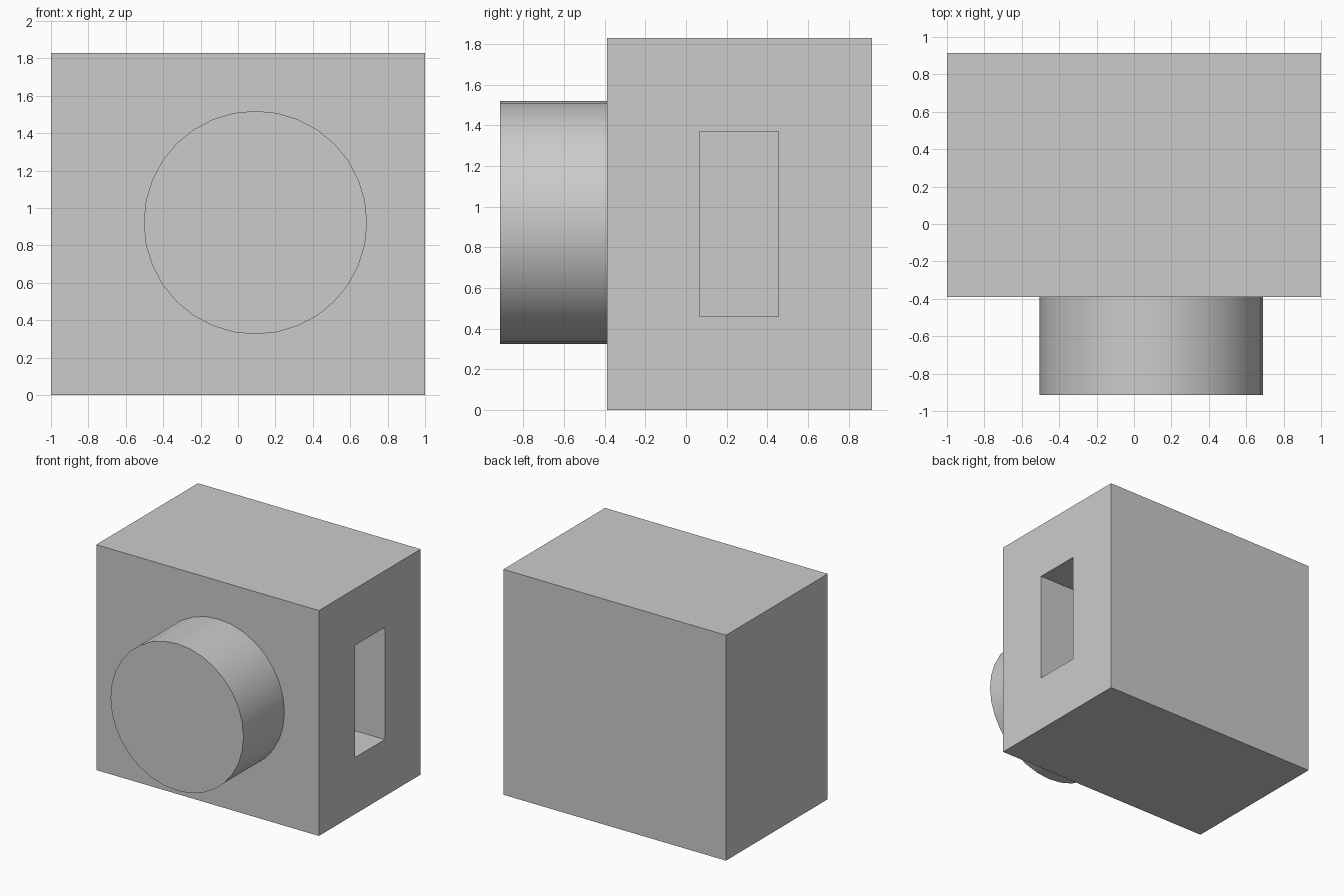
import bpy, bmesh, math
from mathutils import Vector

default_cube = bpy.data.objects.get("Cube")
if default_cube:
    bpy.data.objects.remove(default_cube, do_unlink=True)

# Single plain grey
grey = bpy.data.materials.new("plain_grey")
grey.use_nodes = True
colour = (0.6, 0.6, 0.6, 1)
grey.diffuse_color = colour
grey.node_tree.nodes["Principled BSDF"].inputs["Base Color"].default_value = colour

WIDTH, HEIGHT = 2.0, 1.83
FRONT, BODY_FRONT, BACK = -0.915, -0.39, 0.915
SLOT_Y, SLOT_Z = (0.07, 0.455), (0.46, 1.37)
SLOT_DEPTH = 0.6

# Block body with a blind slot sunk into its left side
bm = bmesh.new()
bmesh.ops.create_cube(bm, size=1)
for v in bm.verts:
    v.co = Vector((v.co.x * WIDTH,
                   BACK if v.co.y > 0 else BODY_FRONT,
                   HEIGHT if v.co.z > 0 else 0))
bm.normal_update()
side = next(f for f in bm.faces if f.normal.x > 0.9)
bmesh.ops.inset_individual(bm, faces=[side], thickness=0.1)
middle = side.calc_center_median()
for v in side.verts:
    v.co.y = SLOT_Y[v.co.y > middle.y]
    v.co.z = SLOT_Z[v.co.z > middle.z]
floor = bmesh.ops.extrude_discrete_faces(bm, faces=[side])["faces"][0]
bmesh.ops.translate(bm, verts=floor.verts, vec=(-SLOT_DEPTH, 0, 0))
bmesh.ops.recalc_face_normals(bm, faces=bm.faces)
mesh = bpy.data.meshes.new("block_body")
bm.to_mesh(mesh)
bm.free()
body = bpy.data.objects.new("block_body", mesh)
bpy.context.collection.objects.link(body)
mesh.materials.append(grey)

# Round boss on the front, slightly off centre
bpy.ops.mesh.primitive_cylinder_add(
    vertices=32, radius=0.597, depth=BODY_FRONT - FRONT,
    location=(0.093, (FRONT + BODY_FRONT) / 2, 0.922),
    rotation=(math.pi / 2, 0, 0))
boss = bpy.context.object
boss.name = "front_boss"
boss.data.materials.append(grey)
bpy.ops.object.shade_smooth_by_angle(angle=math.radians(30))
